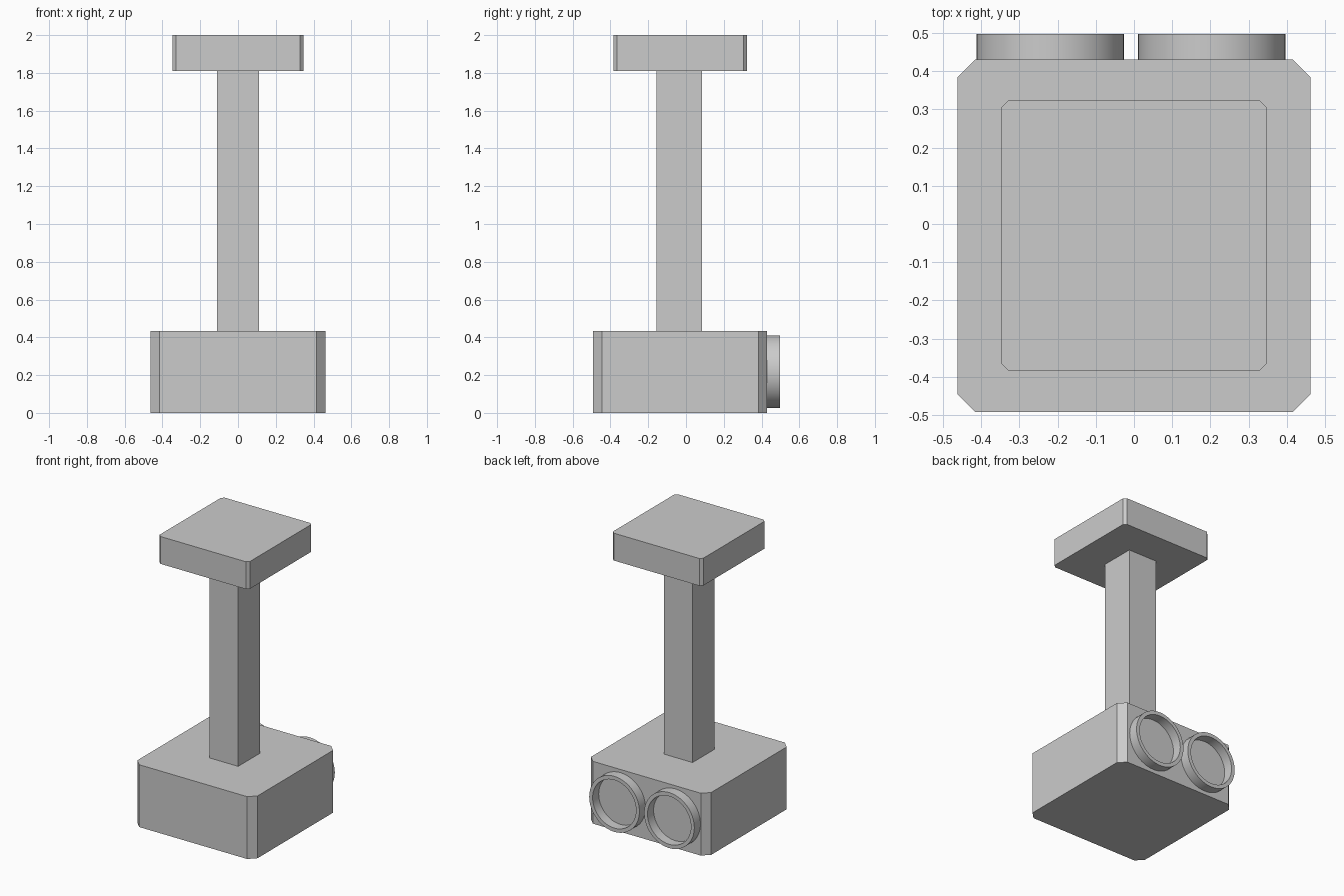
import bpy, bmesh, math

if "Cube" in bpy.data.objects:
    bpy.data.objects.remove(bpy.data.objects["Cube"])


def chamfered_block(name, hx, y0, y1, z0, z1, c=0.0):
    """Vertical prism with optionally cut corners."""
    if c:
        pts = [(hx - c, y0), (hx, y0 + c), (hx, y1 - c), (hx - c, y1),
               (c - hx, y1), (-hx, y1 - c), (-hx, y0 + c), (c - hx, y0)]
    else:
        pts = [(-hx, y0), (hx, y0), (hx, y1), (-hx, y1)]
    bm = bmesh.new()
    face = bm.faces.new([bm.verts.new((x, y, z0)) for x, y in pts])
    top = bmesh.ops.extrude_face_region(bm, geom=[face])
    for v in top["geom"]:
        if isinstance(v, bmesh.types.BMVert):
            v.co.z = z1
    finish(name, bm)


def ring(name, cx, cz, y0, y1, r_out, r_in, n=48):
    """Short open tube pointing along y."""
    profile = [(r_in, y0), (r_out, y0), (r_out, y1), (r_in, y1)]
    bm = bmesh.new()
    loops = []
    for i in range(n):
        a = 2 * math.pi * i / n
        loops.append([bm.verts.new((cx + r * math.cos(a), y, cz + r * math.sin(a)))
                      for r, y in profile])
    for i in range(n):
        a, b = loops[i], loops[(i + 1) % n]
        for j in range(4):
            k = (j + 1) % 4
            bm.faces.new((a[j], a[k], b[k], b[j]))
    obj = finish(name, bm)
    bpy.context.view_layer.objects.active = obj
    obj.select_set(True)
    bpy.ops.object.shade_smooth_by_angle(angle=math.radians(30))
    obj.select_set(False)


def finish(name, bm):
    bmesh.ops.recalc_face_normals(bm, faces=bm.faces)
    mesh = bpy.data.meshes.new(name)
    bm.to_mesh(mesh)
    bm.free()
    obj = bpy.data.objects.new(name, mesh)
    bpy.context.collection.objects.link(obj)
    return obj


# Base, post and top plate
chamfered_block("base", 0.462, -0.492, 0.43, 0.0, 0.433, 0.047)
chamfered_block("post", 0.11, -0.155, 0.085, 0.433, 1.81)
chamfered_block("top_plate", 0.347, -0.383, 0.323, 1.81, 2.0, 0.018)

# Pair of round rims on the back face
for side, cx in (("left", -0.219), ("right", 0.203)):
    ring("rim_" + side, cx, 0.218, 0.43, 0.497, 0.193, 0.167)
